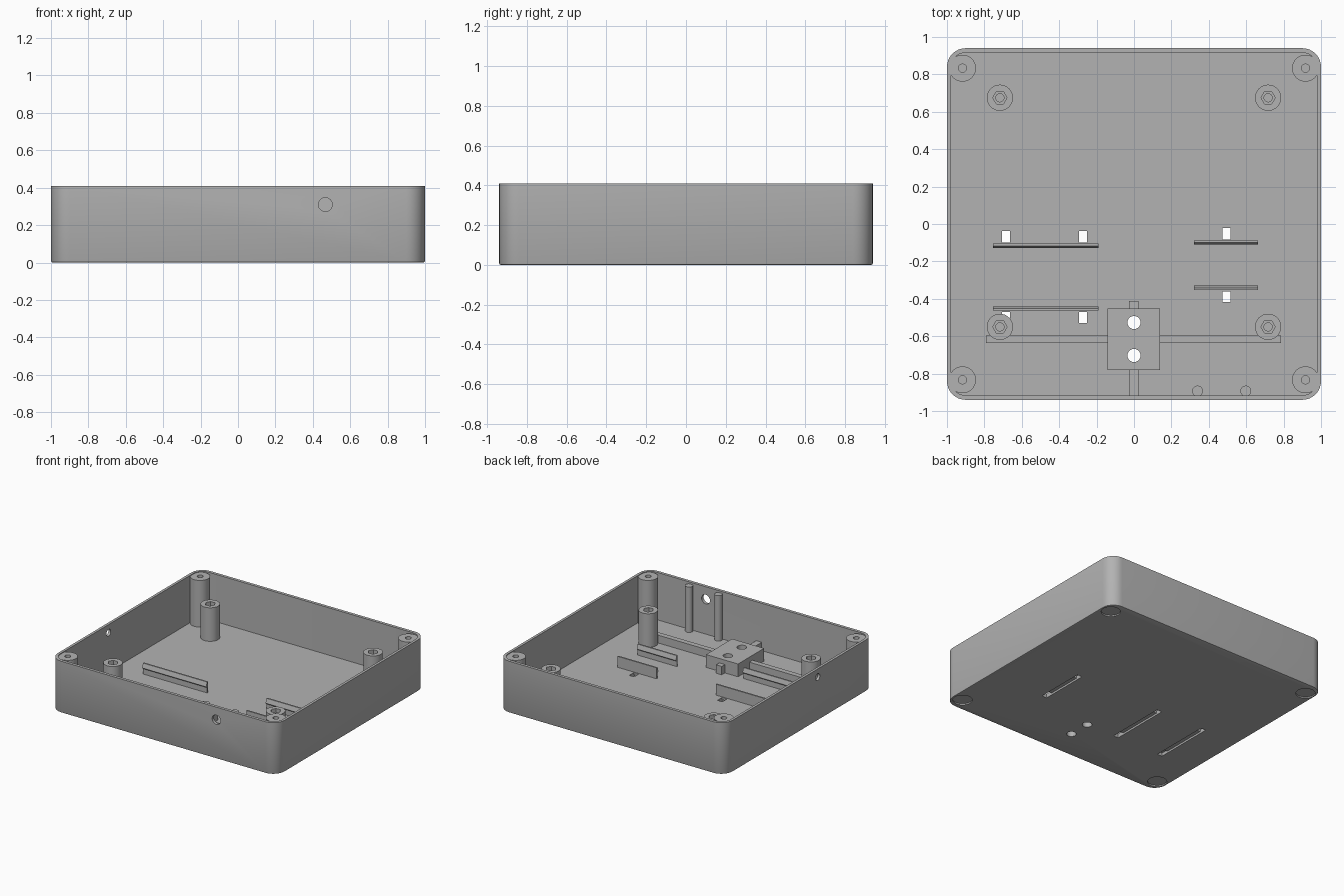
import bpy, bmesh, math
from mathutils import Vector

if "Cube" in bpy.data.objects:
    bpy.data.objects.remove(bpy.data.objects["Cube"])

plastic = bpy.data.materials.new("grey_plastic")
plastic.diffuse_color = (0.45, 0.45, 0.45, 1)
plastic.use_nodes = True
plastic.node_tree.nodes["Principled BSDF"].inputs["Base Color"].default_value = plastic.diffuse_color

FLOOR, TOP = 0.033, 0.41


def add_object(name, bm):
    bmesh.ops.recalc_face_normals(bm, faces=bm.faces)
    mesh = bpy.data.meshes.new(name)
    bm.to_mesh(mesh)
    bm.free()
    mesh.materials.append(plastic)
    ob = bpy.data.objects.new(name, mesh)
    bpy.context.collection.objects.link(ob)
    return ob


def prism(name, pts, vec, bevel=0.0):
    """Extrude a closed outline of 3D points along vec."""
    bm = bmesh.new()
    face = bm.faces.new([bm.verts.new(p) for p in pts])
    rim = list(face.edges)
    out = bmesh.ops.extrude_face_region(bm, geom=[face], use_keep_orig=True)
    bmesh.ops.translate(bm, vec=vec, verts=[v for v in out["geom"] if isinstance(v, bmesh.types.BMVert)])
    if bevel:
        bmesh.ops.bevel(bm, geom=rim, offset=bevel, segments=2, profile=0.5, affect='EDGES')
    return add_object(name, bm)


def box(name, x0, x1, y0, y1, z0, z1):
    return prism(name, [(x0, y0, z0), (x1, y0, z0), (x1, y1, z0), (x0, y1, z0)], (0, 0, z1 - z0))


def cylinder(name, p, r, length, axis='Z', n=32):
    u, v, w = {'Z': ((1, 0, 0), (0, 1, 0), (0, 0, 1)),
               'Y': ((1, 0, 0), (0, 0, 1), (0, 1, 0)),
               'X': ((0, 1, 0), (0, 0, 1), (1, 0, 0))}[axis]
    p, u, v, w = Vector(p), Vector(u), Vector(v), Vector(w)
    ring = [p + r * (u * math.cos(2 * math.pi * i / n) + v * math.sin(2 * math.pi * i / n)) for i in range(n)]
    return prism(name, ring, w * length)


def rounded_box(name, hx, hy, r, z0, z1, bevel=0.0, n=8):
    pts = []
    for k, (sx, sy) in enumerate([(1, 1), (-1, 1), (-1, -1), (1, -1)]):
        for i in range(n + 1):
            a = math.pi / 2 * (k + i / n)
            pts.append((sx * (hx - r) + r * math.cos(a), sy * (hy - r) + r * math.sin(a), z0))
    return prism(name, pts, (0, 0, z1 - z0), bevel)


def cut(ob, cutters):
    for c in cutters:
        m = ob.modifiers.new("cut", 'BOOLEAN')
        m.operation, m.solver, m.object = 'DIFFERENCE', 'EXACT', c
        bpy.context.view_layer.objects.active = ob
        bpy.ops.object.modifier_apply(modifier=m.name)
        bpy.data.objects.remove(c)


# open tray with rounded corners
tray = rounded_box("tray", 1.0, 0.94, 0.1, 0, TOP, bevel=0.008)
cutters = [rounded_box("cavity", 0.979, 0.916, 0.079, FLOOR, TOP + 0.1)]
# cable holes in the front and left walls
cutters.append(cylinder("front_hole", (0.467, -1.0, 0.31), 0.037, 0.15, 'Y', 24))
cutters.append(cylinder("left_hole", (-1.1, -0.23, 0.345), 0.027, 0.2, 'X', 24))
# strap channels under the floor, with a through slot at each end
for x, y0, y1 in [(-0.685, -0.528, -0.038), (-0.272, -0.528, -0.038), (0.494, -0.418, -0.022)]:
    cutters.append(box("channel", x - 0.0215, x + 0.0215, y0, y1, -0.05, 0.015))
    for a, b in [(y0, y0 + 0.058), (y1 - 0.06, y1)]:
        cutters.append(box("slot", x - 0.0215, x + 0.0215, a, b, -0.06, 0.1))
# holes under the mounting block and foot recesses
for y in (-0.527, -0.703):
    cutters.append(cylinder("floor_hole", (0, y, -0.05), 0.035, 0.15))
corners = [(sx * 0.917, sy * 0.833) for sx in (-1, 1) for sy in (-1, 1)]
for x, y in corners:
    cutters.append(cylinder("foot_recess", (x, y, -0.05), 0.07, 0.06))
cut(tray, cutters)

# corner screw columns
for x, y in corners:
    col = cylinder("corner_column", (x, y, 0.025), 0.072, TOP - 0.005 - 0.025)
    cut(col, [cylinder("screw_hole", (x, y, 0.2), 0.022, 0.4, n=20)])

# board standoffs with hexagonal nut pockets
for x in (-0.717, 0.717):
    for y in (0.675, -0.55):
        post = cylinder("standoff", (x, y, 0.025), 0.07, 0.275)
        cut(post, [cylinder("nut_pocket", (x, y, 0.26), 0.038, 0.2, n=6),
                   cylinder("bolt_hole", (x, y, 0.1), 0.022, 0.4, n=20)])

# clip rails, barbs facing each other
for x0, x1, y, d in [(-0.755, -0.19, -0.105, -1), (-0.755, -0.19, -0.463, 1),
                     (0.32, 0.664, -0.087, -1), (0.32, 0.664, -0.353, 1)]:
    profile = [(0, 0.025), (0.012, 0.025), (0.012, 0.075), (0.023, 0.085), (0.012, 0.12), (0, 0.12)]
    prism("clip_rail", [(x0, y + d * t, z) for t, z in profile], (x1 - x0, 0, 0))

# mounting block with two through holes and its locating ribs
block = box("mounting_block", -0.142, 0.14, -0.78, -0.452, 0.025, 0.135)
cut(block, [cylinder("bore", (0, y, -0.1), 0.035, 0.4) for y in (-0.527, -0.703)])
box("rear_rib", -0.026, 0.023, -0.46, -0.412, 0.025, 0.1)
box("front_rib", -0.026, 0.023, -0.925, -0.77, 0.025, 0.1)
box("left_rib", -0.79, -0.13, -0.637, -0.595, 0.025, 0.095)
box("right_rib", 0.13, 0.787, -0.637, -0.595, 0.025, 0.095)

# slim posts beside the front hole
for x in (0.34, 0.598):
    cylinder("guide_post", (x, -0.893, 0.025), 0.029, 0.37, n=20)

# smooth the curved walls, keep the edges sharp
bpy.ops.object.select_all(action='SELECT')
bpy.context.view_layer.objects.active = tray
bpy.ops.object.shade_smooth_by_angle(angle=math.radians(30))
